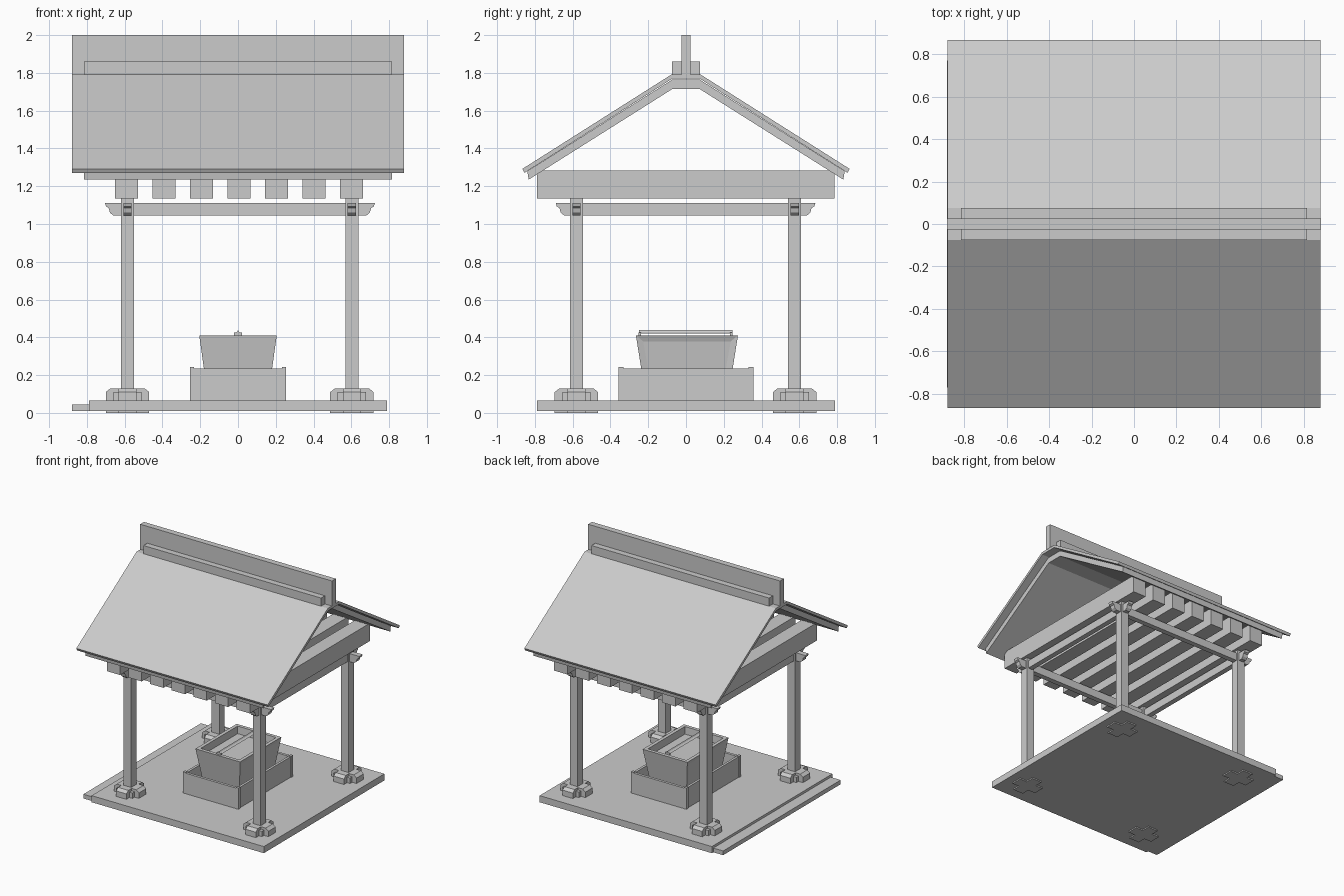
import bpy, bmesh
from mathutils import Vector

if "Cube" in bpy.data.objects:
    bpy.data.objects.remove(bpy.data.objects["Cube"])


def finish(name, bm):
    bmesh.ops.recalc_face_normals(bm, faces=bm.faces)
    me = bpy.data.meshes.new(name)
    bm.to_mesh(me)
    bm.free()
    ob = bpy.data.objects.new(name, me)
    bpy.context.collection.objects.link(ob)
    return ob


def prism(name, pts, axis, a, b):
    """Extrude a profile: axis 'x' takes (y, z) points, axis 'y' takes (x, z) points."""
    bm = bmesh.new()
    place = (lambda p, t: (t, p[0], p[1])) if axis == 'x' else (lambda p, t: (p[0], t, p[1]))
    f = bm.faces.new([bm.verts.new(place(p, a)) for p in pts])
    ext = bmesh.ops.extrude_face_region(bm, geom=[f])
    move = Vector((b - a, 0, 0)) if axis == 'x' else Vector((0, b - a, 0))
    bmesh.ops.translate(bm, vec=move, verts=[v for v in ext['geom'] if isinstance(v, bmesh.types.BMVert)])
    return finish(name, bm)


def box(name, x0, x1, y0, y1, z0, z1):
    return prism(name, [(x0, z0), (x1, z0), (x1, z1), (x0, z1)], 'y', y0, y1)


# stone floor and side step
box("floor_slab", -0.79, 0.79, -0.79, 0.79, 0.01, 0.065)
box("side_step", -0.88, -0.79, -0.77, 0.77, 0.01, 0.045)

# posts on cross-shaped chamfered footings
PX, PY = (-0.585, 0.603), (-0.58, 0.575)


def foot_profile(c, r, top):
    return [(c - r, 0), (c + r, 0), (c + r, top - 0.02), (c + r - 0.025, top),
            (c - r + 0.025, top), (c - r, top - 0.02)]


for x in PX:
    for y in PY:
        box("post", x - 0.035, x + 0.035, y - 0.035, y + 0.035, 0.01, 1.135)
        prism("footing_arm_x", foot_profile(x, 0.115, 0.13), 'y', y - 0.047, y + 0.047)
        prism("footing_arm_y", foot_profile(y, 0.115, 0.13), 'x', x - 0.047, x + 0.047)
        box("footing_core", x - 0.075, x + 0.075, y - 0.075, y + 0.075, 0.02, 0.11)


# tie beams with carved stepped ends
def beam_profile(a, b):
    steps = [(0, 1.112), (0.006, 1.093), (0.02, 1.085), (0.027, 1.06), (0.045, 1.045)]
    return [(a + d, z) for d, z in steps] + [(b - d, z) for d, z in reversed(steps)]


for y in PY:
    prism("tie_beam_x", beam_profile(-0.705, 0.725), 'y', y - 0.022, y + 0.022)
for x in PX:
    prism("tie_beam_y", beam_profile(-0.69, 0.685), 'x', x - 0.022, x + 0.022)

# seven heavy ceiling joists
for i in range(7):
    x = -0.59 + i * 0.1985
    box("ceiling_joist", x - 0.061, x + 0.061, -0.79, 0.785, 1.135, 1.283)


# folded roof layers
def fold(name, bottom, top, half):
    left = [(-y, z) for y, z in bottom] + [(y, z) for y, z in reversed(bottom)]
    right = [(y, z) for y, z in top] + [(-y, z) for y, z in reversed(top)]
    return prism(name, left + right, 'x', -half, half)


fold("roof_underlayer", [(0.833, 1.235), (0.07, 1.716)], [(0.84, 1.28), (0.073, 1.764)], 0.815)
fold("roof_cover", [(0.855, 1.271), (0.072, 1.77)], [(0.866, 1.292), (0.076, 1.792)], 0.878)

# ridge board and its flanking beam
box("ridge_board", -0.88, 0.88, -0.025, 0.025, 1.79, 2.0)
for s in (-1, 1):
    a, b = sorted((s * 0.025, s * 0.075))
    box("ridge_side_beam", -0.815, 0.815, a, b, 1.785, 1.86)

# open plinth around the basin
for s in (-1, 1):
    a, b = sorted((s * 0.228, s * 0.248))
    box("plinth_side", a, b, -0.34, 0.335, 0.065, 0.235)
    a, b = sorted((s * 0.335, s * 0.357))
    box("plinth_end", -0.248, 0.248, a, b, 0.065, 0.235)
    for t in (-1, 1):
        box("plinth_corner", t * 0.243 - 0.011, t * 0.243 + 0.011,
            s * 0.345 - 0.013, s * 0.345 + 0.013, 0.065, 0.242)

# tapered, hollow water basin with recessed side panels
bm = bmesh.new()
bmesh.ops.create_cube(bm, size=2)
for v in bm.verts:
    top = v.co.z > 0
    v.co = (v.co.x * (0.205 if top else 0.157), v.co.y * (0.27 if top else 0.215) + 0.005,
            0.41 if top else 0.065)
bm.normal_update()
sides = [f for f in bm.faces if abs(f.normal.x) > 0.7]
lid = [f for f in bm.faces if f.normal.z > 0.7]
bmesh.ops.inset_individual(bm, faces=sides, thickness=0.05, depth=-0.008)
bmesh.ops.inset_individual(bm, faces=lid, thickness=0.04)
bmesh.ops.inset_individual(bm, faces=lid, thickness=0.006, depth=-0.06)
finish("water_basin", bm)

# ladle rest across the basin
prism("ladle_rest", [(-0.022, 0.42), (0.022, 0.42), (0.006, 0.428), (0, 0.438), (-0.006, 0.428)],
      'y', -0.25, 0.245)
for y in (-0.245, 0.24):
    box("ladle_rest_foot", -0.02, 0.02, y - 0.006, y + 0.006, 0.405, 0.425)
